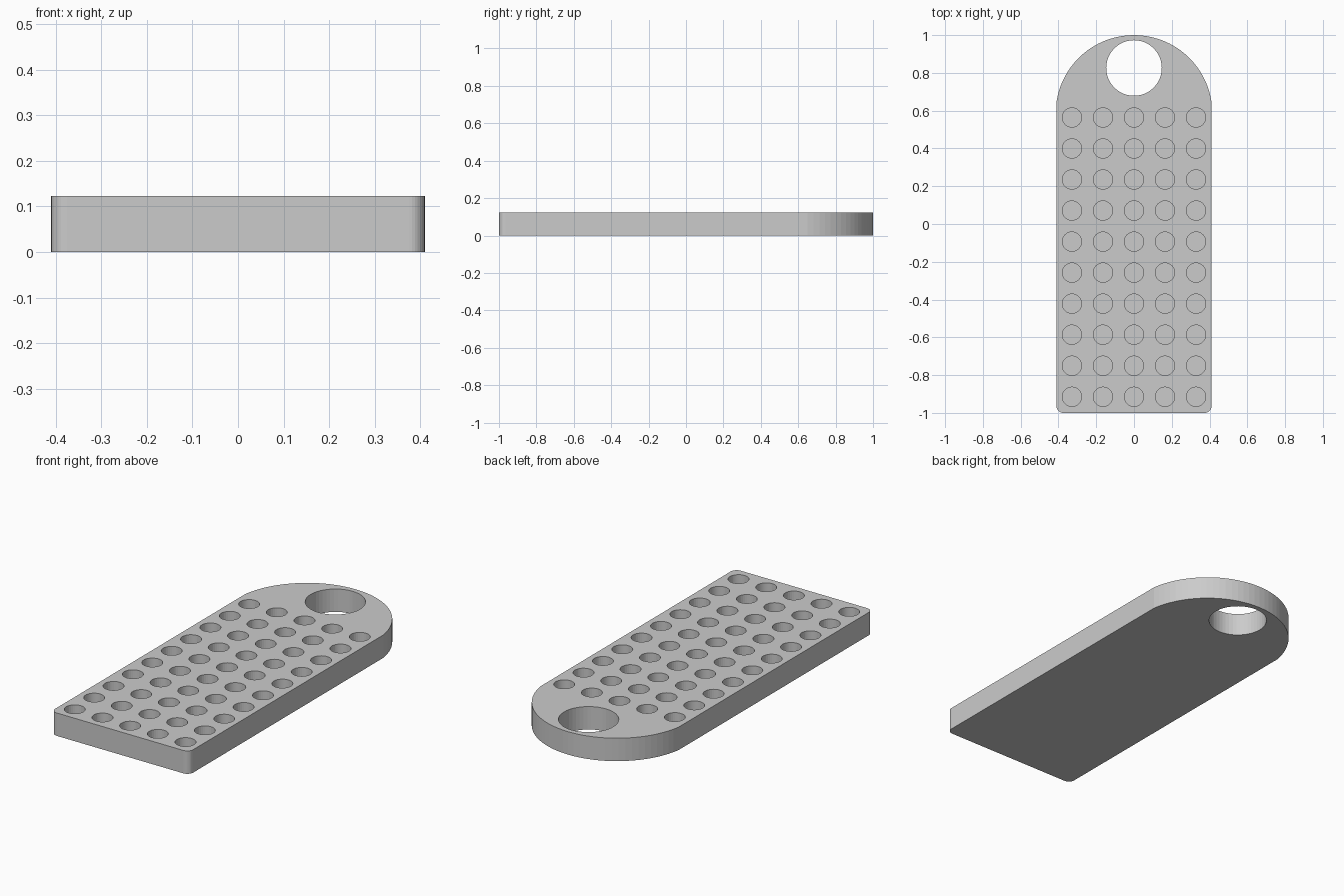
import bpy, bmesh, math
from mathutils import Matrix

if "Cube" in bpy.data.objects:
    bpy.data.objects.remove(bpy.data.objects["Cube"])

W, T = 0.41, 0.123        # half width, thickness
R, CY = 0.415, 0.585      # rounded end radius and centre
FR = 0.035                # front corner radius

grey = bpy.data.materials.new("light_grey")
grey.diffuse_color = (0.6, 0.6, 0.6, 1)
grey.use_nodes = True
grey.node_tree.nodes["Principled BSDF"].inputs["Base Color"].default_value = grey.diffuse_color


def arc(cx, cy, r, a0, a1, n):
    return [(cx + r * math.cos(a0 + (a1 - a0) * i / n),
             cy + r * math.sin(a0 + (a1 - a0) * i / n)) for i in range(n + 1)]


def make_object(name, bm):
    bmesh.ops.recalc_face_normals(bm, faces=bm.faces)
    mesh = bpy.data.meshes.new(name)
    bm.to_mesh(mesh)
    bm.free()
    mesh.materials.append(grey)
    ob = bpy.data.objects.new(name, mesh)
    bpy.context.collection.objects.link(ob)
    return ob


def add_hole(bm, x, y, r, z0, z1, n):
    bmesh.ops.create_cone(bm, cap_ends=True, segments=n, radius1=r, radius2=r,
                          depth=z1 - z0,
                          matrix=Matrix.Translation((x, y, (z0 + z1) / 2)))


# Plate: rounded front corners, arched back end
a = math.acos(W / R)
outline = (arc(-W + FR, -1 + FR, FR, math.pi, 1.5 * math.pi, 8)
           + arc(W - FR, -1 + FR, FR, -math.pi / 2, 0, 8)
           + arc(0, CY, R, a, math.pi - a, 36))
bm = bmesh.new()
face = bm.faces.new([bm.verts.new((x, y, 0)) for x, y in outline])
ext = bmesh.ops.extrude_face_region(bm, geom=[face], use_keep_orig=True)
bmesh.ops.translate(bm, vec=(0, 0, T),
                    verts=[v for v in ext["geom"] if isinstance(v, bmesh.types.BMVert)])
plate = make_object("holder_plate", bm)

# Cutters: hanging hole right through, grid of blind sockets
bm = bmesh.new()
add_hole(bm, 0, 0.826, 0.147, -0.1, T + 0.1, 48)
for row in range(10):
    for col in range(-2, 3):
        add_hole(bm, col * 0.1643, 0.564 - row * 0.1643, 0.051, T - 0.1, T + 0.1, 32)
cutter = make_object("hole_cutter", bm)
cutter.hide_render = True

mod = plate.modifiers.new("holes", 'BOOLEAN')
mod.operation = 'DIFFERENCE'
mod.solver = 'EXACT'
mod.object = cutter
bpy.context.view_layer.objects.active = plate
plate.select_set(True)
bpy.ops.object.modifier_apply(modifier="holes")
bpy.data.objects.remove(cutter)
